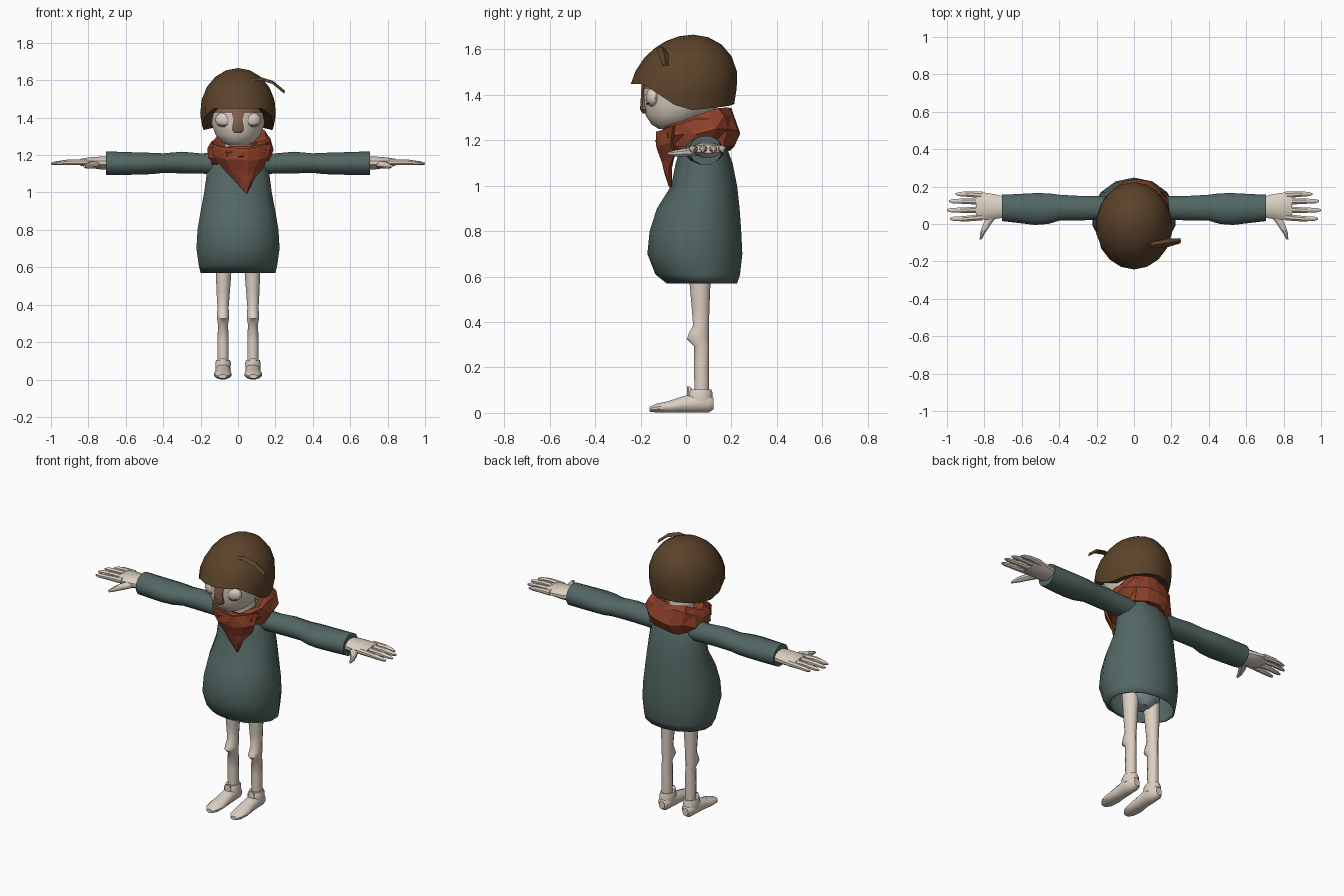
import bpy, bmesh, math, random
from mathutils import Vector

random.seed(4)
default = bpy.data.objects.get("Cube")
if default:
    bpy.data.objects.remove(default, do_unlink=True)


def material(name, red, green, blue):
    mat = bpy.data.materials.new(name)
    mat.use_nodes = True
    colour = (red, green, blue, 1)
    mat.diffuse_color = colour
    shader = next(n for n in mat.node_tree.nodes if n.type == 'BSDF_PRINCIPLED')
    shader.inputs["Base Color"].default_value = colour
    shader.inputs["Roughness"].default_value = 0.9
    return mat


skin = material("pale skin", .72, .63, .54)
teal = material("coat teal", .085, .135, .127)
rust = material("scarf rust", .27, .052, .022)
brown = material("hair brown", .105, .056, .023)
tan = material("nose tan", .25, .125, .08)
pale_blue = material("underwear blue", .25, .34, .38)


def finish(name, bm, mat, smooth=True, mirror=False):
    bmesh.ops.recalc_face_normals(bm, faces=bm.faces)
    mesh = bpy.data.meshes.new(name)
    bm.to_mesh(mesh)
    bm.free()
    mesh.materials.append(mat)
    obj = bpy.data.objects.new(name, mesh)
    bpy.context.collection.objects.link(obj)
    if smooth:
        bpy.ops.object.select_all(action='DESELECT')
        obj.select_set(True)
        bpy.context.view_layer.objects.active = obj
        bpy.ops.object.shade_smooth_by_angle(angle=math.radians(42))
    if mirror:
        obj.modifiers.new("mirror", 'MIRROR').use_mirror_merge = False
    return obj


def bridge(bm, lower, upper, closed=True):
    count = len(lower)
    for i in range(count if closed else count - 1):
        j = (i + 1) % count
        bm.faces.new((lower[i], lower[j], upper[j], upper[i]))


def loft(name, axis, rows, mat, sides=12, caps=(True, True), **options):
    """Each row: distance along axis, two centre values, two radii."""
    bm = bmesh.new()
    rings = []
    for along, a, b, ra, rb in rows:
        ring = []
        for i in range(sides):
            angle = math.tau * (i + .5) / sides
            u, v = a + ra * math.cos(angle), b + rb * math.sin(angle)
            point = {'X': (along, u, v), 'Y': (u, along, v), 'Z': (u, v, along)}[axis]
            ring.append(bm.verts.new(point))
        rings.append(ring)
    for lower, upper in zip(rings, rings[1:]):
        bridge(bm, lower, upper)
    for wanted, ring in zip(caps, (rings[0], rings[-1])):
        if wanted:
            bm.faces.new(ring)
    return finish(name, bm, mat, **options)


# Coat: height, front y, back y, half width
coat_profile = [
    (.57, -.085, .225, .205), (.61, -.135, .238, .215), (.70, -.17, .248, .228),
    (.80, -.16, .243, .222), (.90, -.128, .236, .205), (1.0, -.065, .225, .185),
    (1.1, -.045, .205, .172), (1.18, -.02, .175, .155), (1.23, .01, .15, .11)]
coat = loft("coat", 'Z', [(z, 0, (f + k) / 2, w, (k - f) / 2) for z, f, k, w in coat_profile],
            teal, sides=14, caps=(False, True))
shell = coat.modifiers.new("thickness", 'SOLIDIFY')
shell.thickness = .008
shell.offset = -1
loft("underwear", 'Z', [(.575, 0, .06, .05, .045), (.62, 0, .06, .12, .08), (.72, 0, .06, .13, .09)], pale_blue)

# Sleeves
loft("sleeves", 'X', [
    (.10, .085, 1.155, .065, .06), (.20, .085, 1.155, .066, .056), (.30, .085, 1.16, .068, .06),
    (.40, .087, 1.157, .072, .054), (.46, .082, 1.155, .085, .059), (.53, .08, 1.155, .088, .061),
    (.62, .083, 1.155, .08, .064), (.705, .086, 1.156, .073, .066)], teal, mirror=True)

# Hands with four fingers and a thumb
loft("palms", 'X', [
    (.68, .09, 1.158, .055, .036), (.74, .093, 1.158, .068, .035),
    (.80, .095, 1.16, .075, .028), (.845, .098, 1.162, .07, .018)], skin, mirror=True)
for finger, y, spread, tip in [("little", .155, .005, .955), ("ring", .12, .002, .99),
                               ("middle", .077, -.003, 1.0), ("index", .037, -.009, .985)]:
    middle = (.82 + tip) / 2
    loft(finger + "_fingers", 'X', [
        (.81, y, 1.162, .019, .018), (middle, y + spread, 1.162, .016, .015),
        (tip - .02, y + spread, 1.156, .012, .011), (tip, y + spread, 1.154, .005, .005)],
        skin, sides=8, mirror=True)
loft("thumbs", 'Y', [
    (.05, .755, 1.15, .03, .02), (0, .785, 1.147, .023, .019),
    (-.045, .808, 1.143, .015, .015), (-.082, .82, 1.14, .006, .007)], skin, sides=8, mirror=True)

# Legs, ankle cuffs and feet
loft("legs", 'Z', [
    (.06, .08, .07, .03, .033), (.2, .08, .068, .031, .034), (.295, .08, .068, .028, .035),
    (.325, .08, .052, .033, .05), (.35, .08, .057, .033, .046), (.385, .08, .066, .031, .036),
    (.47, .079, .064, .037, .041), (.64, .076, .06, .047, .052)], skin, mirror=True)
loft("ankle_cuffs", 'Z', [
    (.05, .08, .062, .042, .055), (.09, .08, .062, .043, .056),
    (.104, .08, .064, .038, .048)], skin, mirror=True)
loft("ankle_tongues", 'Z', [
    (.07, .08, .02, .024, .018), (.105, .08, .016, .02, .012), (.116, .08, .01, .01, .007)],
    skin, sides=8, mirror=True)
loft("feet", 'Y', [
    (.122, .08, .04, .02, .025), (.10, .08, .043, .037, .043), (.04, .08, .045, .042, .045),
    (-.02, .08, .036, .042, .036), (-.08, .082, .026, .048, .026),
    (-.13, .082, .021, .042, .02), (-.16, .082, .016, .022, .011)], skin, mirror=True)

# Neck and head, with a darker brow band under the fringe
loft("neck", 'Z', [(1.15, 0, .06, .075, .07), (1.32, 0, .04, .07, .07)], skin)
head_profile = [
    (1.25, -.12, -.02, .045), (1.27, -.152, .04, .088), (1.31, -.178, .1, .122),
    (1.36, -.188, .155, .142), (1.425, -.192, .18, .152), (1.50, -.185, .18, .15),
    (1.57, -.12, .12, .1)]
head = loft("head", 'Z', [(z, 0, (f + k) / 2, w, (k - f) / 2) for z, f, k, w in head_profile],
            skin, sides=18)
head.data.materials.append(tan)
for face in head.data.polygons:
    if face.center.z > 1.425 and face.center.y < 0:
        face.material_index = 1
loft("nose", 'Z', [
    (1.318, 0, -.18, .02, .012), (1.335, 0, -.184, .034, .02),
    (1.39, 0, -.184, .027, .016), (1.46, 0, -.182, .045, .014)], tan, sides=8)

# Closed eyelids and lashes
bm = bmesh.new()
bmesh.ops.create_uvsphere(bm, u_segments=14, v_segments=8, radius=1)
for v in bm.verts:
    v.co = Vector((.077 + .046 * v.co.x, -.150 + .026 * v.co.y + .18 * .046 * v.co.x, 1.388 + .04 * v.co.z))
finish("eyelids", bm, skin, mirror=True)
loft("lashes", 'X', [
    (.05, -.172, 1.365, .003, .002), (.077, -.172, 1.357, .003, .002),
    (.104, -.162, 1.365, .003, .002)], tan, sides=6, mirror=True)

# Hair: a dome whose lower edge rises over the face
bm = bmesh.new()
sides, levels = 18, 6
rings = [[] for _ in range(levels + 1)]
for i in range(sides):
    angle = math.tau * (i + .5) / sides
    away = abs(math.degrees(math.atan2(math.cos(angle), -math.sin(angle))))
    if away < 45:
        edge = 1.448
    elif away < 90:
        edge = 1.448 - .118 * (away - 45) / 45
    else:
        edge = 1.33 + .03 * (away - 90) / 90
    start = math.asin((edge - 1.43) / .235)
    for level in range(levels):
        tilt = start + (math.pi / 2 - start) * level / levels
        reach = math.cos(tilt)
        rings[level + 1].append(bm.verts.new((
            .205 * reach * math.cos(angle), .235 * reach * math.sin(angle) - .012 + .04 * max(0, math.sin(tilt)),
            1.43 + .235 * math.sin(tilt))))
    rim = rings[1][-1].co
    rings[0].append(bm.verts.new((rim.x * .74, rim.y * .74, rim.z + .012)))
for lower, upper in zip(rings, rings[1:]):
    bridge(bm, lower, upper)
crown = bm.verts.new((0, .03, 1.665))
for i in range(sides):
    bm.faces.new((rings[-1][i], rings[-1][(i + 1) % sides], crown))
finish("hair", bm, brown)

# Stray lock sweeping to the left
bm = bmesh.new()
path = [(.06, -.115, 1.605, .012), (.12, -.11, 1.612, .02), (.185, -.1, 1.592, .022), (.247, -.09, 1.54, .014)]
sections = []
for x, y, z, width in path:
    sections.append([bm.verts.new((x, y - width, z - .012)), bm.verts.new((x, y + width, z - .012)),
                     bm.verts.new((x + .004, y, z + .004))])
for lower, upper in zip(sections, sections[1:]):
    bridge(bm, lower, upper)
bm.faces.new(sections[0])
bm.faces.new(sections[-1])
finish("stray_lock", bm, brown, smooth=False)


def crumple(bm, amount):
    for v in bm.verts:
        v.co += Vector([random.uniform(-amount, amount) for _ in range(3)])
    bmesh.ops.triangulate(bm, faces=bm.faces)


# Scarf wrap: front z, back z, half width, front y, back y
bm = bmesh.new()
rings = []
for front, back, width, near, far in [
        (1.22, 1.27, .10, -.06, .13), (1.245, 1.345, .145, -.11, .195), (1.225, 1.31, .17, -.128, .222),
        (1.19, 1.235, .178, -.128, .235), (1.16, 1.165, .155, -.10, .205), (1.17, 1.18, .11, -.03, .16)]:
    ring = []
    for i in range(16):
        angle = math.tau * i / 16
        c, s = math.cos(angle), math.sin(angle)
        ring.append(bm.verts.new((width * c + .012, (near + far) / 2 + s * (far - near) / 2,
                                  front + (back - front) * (s + 1) / 2 + .02 * c)))
    rings.append(ring)
for lower, upper in zip(rings, rings[1:]):
    bridge(bm, lower, upper)
crumple(bm, .011)
finish("scarf_wrap", bm, rust, smooth=False)

# Scarf point hanging over the chest
bm = bmesh.new()
rows = []
for z, centre, width, y in [(1.23, .015, .16, -.13), (1.165, .02, .15, -.132),
                            (1.10, .025, .105, -.11), (1.05, .04, .06, -.095)]:
    rows.append([bm.verts.new((centre + width * t, y + .075 * t * t * width / .16, z + .025 * abs(t)))
                 for t in (-1, -.6, -.2, .2, .6, 1)])
for lower, upper in zip(rows, rows[1:]):
    bridge(bm, lower, upper, closed=False)
tip = bm.verts.new((.05, -.08, .988))
for a, b in zip(rows[-1], rows[-1][1:]):
    bm.faces.new((a, b, tip))
crumple(bm, .008)
point = finish("scarf_point", bm, rust, smooth=False)
point.modifiers.new("thickness", 'SOLIDIFY').thickness = .012
